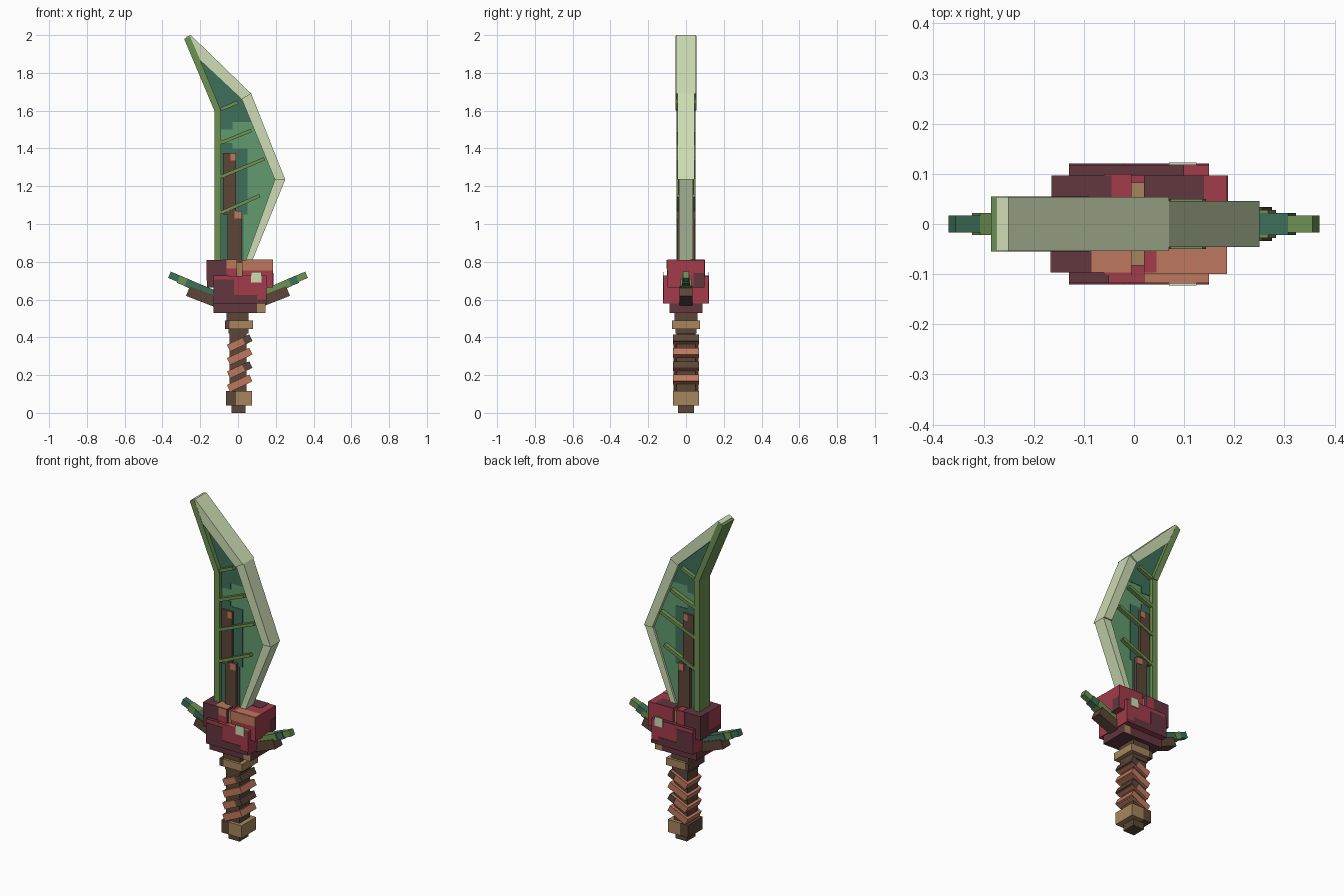
import bpy
import bmesh
import math
from mathutils import Matrix

if "Cube" in bpy.data.objects:
    bpy.data.objects.remove(bpy.data.objects["Cube"])


def material(name, rgb):
    lin = [((c / 255 + 0.055) / 1.055) ** 2.4 for c in rgb] + [1]
    m = bpy.data.materials.new(name)
    m.use_nodes = True
    m.diffuse_color = lin
    m.node_tree.nodes["Principled BSDF"].inputs["Base Color"].default_value = lin
    return m


EDGE = material("pale green", (205, 220, 180))
OLIVE = material("olive green", (110, 145, 82))
TEAL = material("dark teal", (62, 112, 90))
GREEN = material("leaf green", (98, 154, 110))
BROWN = material("dark brown", (92, 70, 56))
COPPER = material("copper", (190, 120, 93))
RED = material("red", (162, 60, 75))
MAROON = material("maroon", (98, 54, 63))
TAN = material("tan", (166, 134, 92))


def finish(bm, name, mat):
    bmesh.ops.recalc_face_normals(bm, faces=bm.faces)
    me = bpy.data.meshes.new(name)
    bm.to_mesh(me)
    bm.free()
    me.materials.append(mat)
    ob = bpy.data.objects.new(name, me)
    bpy.context.collection.objects.link(ob)
    return ob


def prism(name, pts, y0, y1, mat):
    """Extrude an x-z outline from y0 to y1."""
    bm = bmesh.new()
    face = bm.faces.new([bm.verts.new((x, y0, z)) for x, z in pts])
    ext = bmesh.ops.extrude_face_region(bm, geom=[face])
    verts = [g for g in ext["geom"] if isinstance(g, bmesh.types.BMVert)]
    bmesh.ops.translate(bm, verts=verts, vec=(0, y1 - y0, 0))
    return finish(bm, name, mat)


def box(name, x, y, z, mat):
    """Axis-aligned box from (min, max) ranges."""
    return prism(name, [(x[0], z[0]), (x[1], z[0]), (x[1], z[1]), (x[0], z[1])], y[0], y[1], mat)


def bar(name, a, b, thick, half_y, mat):
    """Tilted box along a line in the x-z plane."""
    dx, dz = b[0] - a[0], b[1] - a[1]
    bm = bmesh.new()
    bmesh.ops.create_cube(bm, size=1)
    mtx = (Matrix.Translation(((a[0] + b[0]) / 2, 0, (a[1] + b[1]) / 2))
           @ Matrix.Rotation(-math.atan2(dz, dx), 4, "Y")
           @ Matrix.Diagonal((math.hypot(dx, dz), 2 * half_y, thick, 1)))
    bm.transform(mtx)
    return finish(bm, name, mat)


# Blade panel with darker patches on both sides
prism("blade_panel", [(-0.1, 0.75), (0.04, 0.75), (0.21, 1.235), (0.035, 1.67),
                      (-0.22, 1.91), (-0.1, 1.6)], -0.025, 0.025, GREEN)
PATCHES = [
    [(-0.1, 1.5), (-0.03, 1.5), (-0.03, 1.54), (0.085, 1.54), (0.035, 1.67), (-0.22, 1.91), (-0.1, 1.6)],
    [(-0.1, 1.05), (0.05, 1.05), (0.05, 1.4), (-0.03, 1.4), (-0.03, 1.43), (-0.1, 1.43)],
    [(-0.1, 0.78), (0.03, 0.78), (0.03, 1.05), (-0.1, 1.05)],
]
for side, s in (("front", -1), ("back", 1)):
    for i, pts in enumerate(PATCHES):
        prism(f"blade_patch_{side}_{i + 1}", pts, s * 0.025, s * 0.028, TEAL)

# Cutting edge, three segments
prism("edge_lower", [(0.02, 0.75), (0.065, 0.78), (0.25, 1.235), (0.195, 1.235)], -0.038, 0.038, EDGE)
prism("edge_middle", [(0.195, 1.235), (0.25, 1.235), (0.07, 1.69), (0.02, 1.66)], -0.046, 0.046, EDGE)
prism("edge_upper", [(0.02, 1.66), (0.07, 1.69), (-0.25, 2.0), (-0.275, 1.99), (-0.215, 1.88)],
      -0.054, 0.054, EDGE)

# Spine along the back of the blade
prism("spine_lower", [(-0.125, 0.75), (-0.09, 0.75), (-0.09, 1.6), (-0.125, 1.6)], -0.05, 0.05, OLIVE)
prism("spine_upper", [(-0.125, 1.6), (-0.09, 1.6), (-0.205, 1.88), (-0.255, 1.995), (-0.285, 1.98)],
      -0.055, 0.055, OLIVE)

# Wooden core planks with copper notches
box("plank_upper", (-0.08, -0.01), (-0.042, 0.042), (1.05, 1.375), BROWN)
box("plank_lower", (-0.055, 0.02), (-0.047, 0.047), (0.75, 1.07), BROWN)
for side, s in (("front", -1), ("back", 1)):
    box(f"plank_notch_upper_{side}", (-0.04, -0.01), (s * 0.042, s * 0.044), (1.335, 1.374), COPPER)
    box(f"plank_notch_lower_{side}", (-0.018, 0.02), (s * 0.047, s * 0.049), (1.03, 1.069), COPPER)

# Veins across the blade
VEINS = [((-0.09, 1.607), (0.0, 1.645)), ((-0.09, 1.43), (0.07, 1.495)),
         ((-0.09, 1.25), (0.14, 1.345)), ((-0.09, 1.06), (0.115, 1.15))]
for i, (a, b) in enumerate(VEINS):
    bar(f"vein_{i + 1}", a, b, 0.018, 0.05, OLIVE)

# Guard blocks
box("guard_body", (-0.13, 0.15), (-0.118, 0.118), (0.58, 0.725), RED)
box("guard_base", (-0.13, 0.145), (-0.085, 0.085), (0.53, 0.58), MAROON)
box("guard_top_right", (-0.165, -0.005), (-0.097, 0.097), (0.665, 0.81), MAROON)
box("guard_top_left", (0.02, 0.185), (-0.097, 0.097), (0.665, 0.81), RED)
box("guard_seam", (-0.005, 0.02), (-0.083, 0.083), (0.6, 0.795), TAN)

# Painted guard plates, front and back
P = 0.003
for side, s in (("front", -1), ("back", 1)):
    y = (s * 0.118, s * (0.118 + P))
    box(f"guard_gem_{side}", (0.07, 0.125), (s * 0.118, s * 0.123), (0.69, 0.745), EDGE)
    box(f"guard_shade_{side}", (-0.13, -0.02), y, (0.58, 0.705), MAROON)
    box(f"guard_shade_low_{side}", (-0.02, 0.1), y, (0.58, 0.625), MAROON)
    box(f"guard_shade_corner_{side}", (0.1, 0.15), y, (0.58, 0.6), MAROON)
    box(f"guard_base_plate_{side}", (0.1, 0.145), (s * 0.085, s * 0.088), (0.53, 0.58), TAN)
    y = (s * 0.097, s * (0.097 + P))
    box(f"guard_red_plate_{side}", (-0.06, -0.005), y, (0.725, 0.81), RED)
box("guard_copper_front_right", (-0.06, -0.005), (-0.102, -0.1), (0.765, 0.81), COPPER)
box("guard_copper_front_left", (0.02, 0.185), (-0.1, -0.097), (0.755, 0.81), COPPER)
box("guard_ledge_copper", (0.02, 0.15), (-0.118, -0.097), (0.725, 0.728), COPPER)
box("guard_ledge_maroon_back", (-0.13, 0.1), (0.097, 0.118), (0.725, 0.728), MAROON)
box("guard_ledge_maroon_front", (-0.13, -0.05), (-0.118, -0.097), (0.725, 0.728), MAROON)
TOP = (0.81, 0.812)
box("guard_top_copper_right", (-0.085, -0.005), (-0.097, -0.03), TOP, COPPER)
box("guard_top_red_right", (-0.045, -0.005), (0.0, 0.097), TOP, RED)
box("guard_top_copper_left", (0.045, 0.185), (-0.097, -0.045), TOP, COPPER)
box("guard_top_maroon_left", (0.02, 0.14), (0.02, 0.097), TOP, MAROON)
box("guard_side_maroon_left", (0.185, 0.187), (0.04, 0.097), (0.665, 0.74), MAROON)
box("guard_side_red_right", (-0.167, -0.165), (-0.097, 0.03), (0.7, 0.81), RED)

# Side prongs
for side, s, c1, c2, c3 in (("left", 1, OLIVE, TEAL, OLIVE), ("right", -1, TEAL, OLIVE, TEAL)):
    bar(f"prong_root_{side}", (s * 0.11, 0.585), (s * 0.265, 0.645), 0.055, 0.034, BROWN)
    bar(f"prong_stem_{side}", (s * 0.13, 0.63), (s * 0.275, 0.69), 0.042, 0.028, c1)
    bar(f"prong_joint_{side}", (s * 0.255, 0.683), (s * 0.315, 0.708), 0.042, 0.022, c2)
    bar(f"prong_tip_{side}", (s * 0.3, 0.705), (s * 0.363, 0.731), 0.036, 0.017, c3)

# Handle core, collars and pommel
box("handle_core", (-0.045, 0.045), (-0.05, 0.05), (0.1, 0.45), BROWN)
box("handle_neck", (-0.06, 0.055), (-0.06, 0.06), (0.48, 0.535), BROWN)
box("collar", (-0.045, 0.08), (-0.075, 0.075), (0.445, 0.49), TAN)
box("collar_shade", (-0.07, -0.045), (-0.075, 0.075), (0.445, 0.49), BROWN)
box("collar_lower", (-0.05, 0.055), (-0.055, 0.055), (0.42, 0.445), BROWN)
box("pommel", (-0.01, 0.073), (-0.07, 0.07), (0.04, 0.115), TAN)
box("pommel_shade", (-0.063, -0.01), (-0.07, 0.07), (0.04, 0.115), BROWN)
box("pommel_cap", (-0.035, 0.04), (-0.042, 0.042), (0.0, 0.04), BROWN)

# Slanted grip wraps
for i in range(4):
    z = 0.155 + i * 0.071
    bar(f"grip_wrap_{i + 1}", (-0.05, z - 0.025), (0.058, z + 0.025), 0.04, 0.067, COPPER)
    bar(f"grip_wrap_end_{i + 1}", (0.03, z + 0.012), (0.068, z + 0.03), 0.038, 0.069, BROWN if i % 2 else COPPER)
